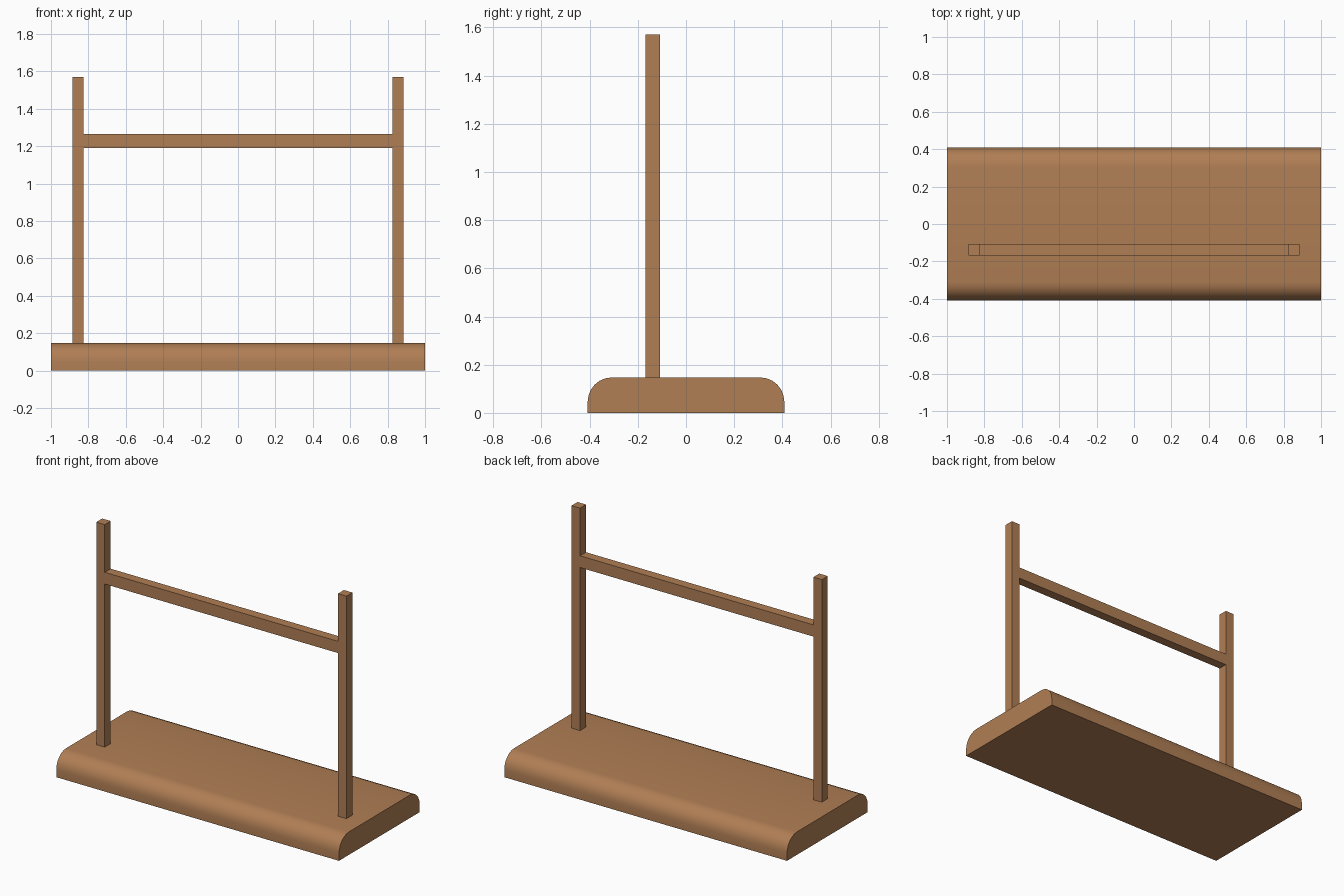
import bpy, bmesh, math

if "Cube" in bpy.data.objects:
    bpy.data.objects.remove(bpy.data.objects["Cube"])

wood = bpy.data.materials.new("warm_wood")
wood.diffuse_color = (0.434, 0.209, 0.089, 1)
wood.use_nodes = True
wood.node_tree.nodes["Principled BSDF"].inputs["Base Color"].default_value = wood.diffuse_color


def finish(name, bm):
    bmesh.ops.recalc_face_normals(bm, faces=bm.faces[:])
    mesh = bpy.data.meshes.new(name)
    bm.to_mesh(mesh)
    bm.free()
    mesh.materials.append(wood)
    obj = bpy.data.objects.new(name, mesh)
    bpy.context.collection.objects.link(obj)
    return obj


def box(name, lo, hi):
    bm = bmesh.new()
    bmesh.ops.create_cube(bm, size=1)
    for v in bm.verts:
        v.co = [a + (b - a) * (c + 0.5) for a, b, c in zip(lo, hi, v.co)]
    return finish(name, bm)


# Base slab: profile with rounded upper long edges, extruded along x
HALF_Y, TOP, R, STEPS = 0.408, 0.147, 0.1, 6
arc = [(HALF_Y - R + R * math.cos(t), TOP - R + R * math.sin(t))
       for t in (i * math.pi / 2 / STEPS for i in range(STEPS + 1))]
profile = [(HALF_Y, 0)] + arc + [(-y, z) for y, z in reversed(arc)] + [(-HALF_Y, 0)]
bm = bmesh.new()
face = bm.faces.new([bm.verts.new((-1, y, z)) for y, z in profile])
ext = bmesh.ops.extrude_face_region(bm, geom=[face], use_keep_orig=True)
bmesh.ops.translate(bm, vec=(2, 0, 0),
                    verts=[g for g in ext["geom"] if isinstance(g, bmesh.types.BMVert)])
base = finish("base_slab", bm)
bpy.context.view_layer.objects.active = base
base.select_set(True)
bpy.ops.object.shade_smooth_by_angle(angle=math.radians(30))

# Upright posts, set towards the front of the slab
Y0, Y1 = -0.168, -0.108
for side, x in (("left", -0.855), ("right", 0.855)):
    box(side + "_post", (x - 0.03, Y0, TOP), (x + 0.03, Y1, 1.57))

# Cross rail between the posts
box("cross_rail", (-0.825, Y0, 1.19), (0.825, Y1, 1.265))
